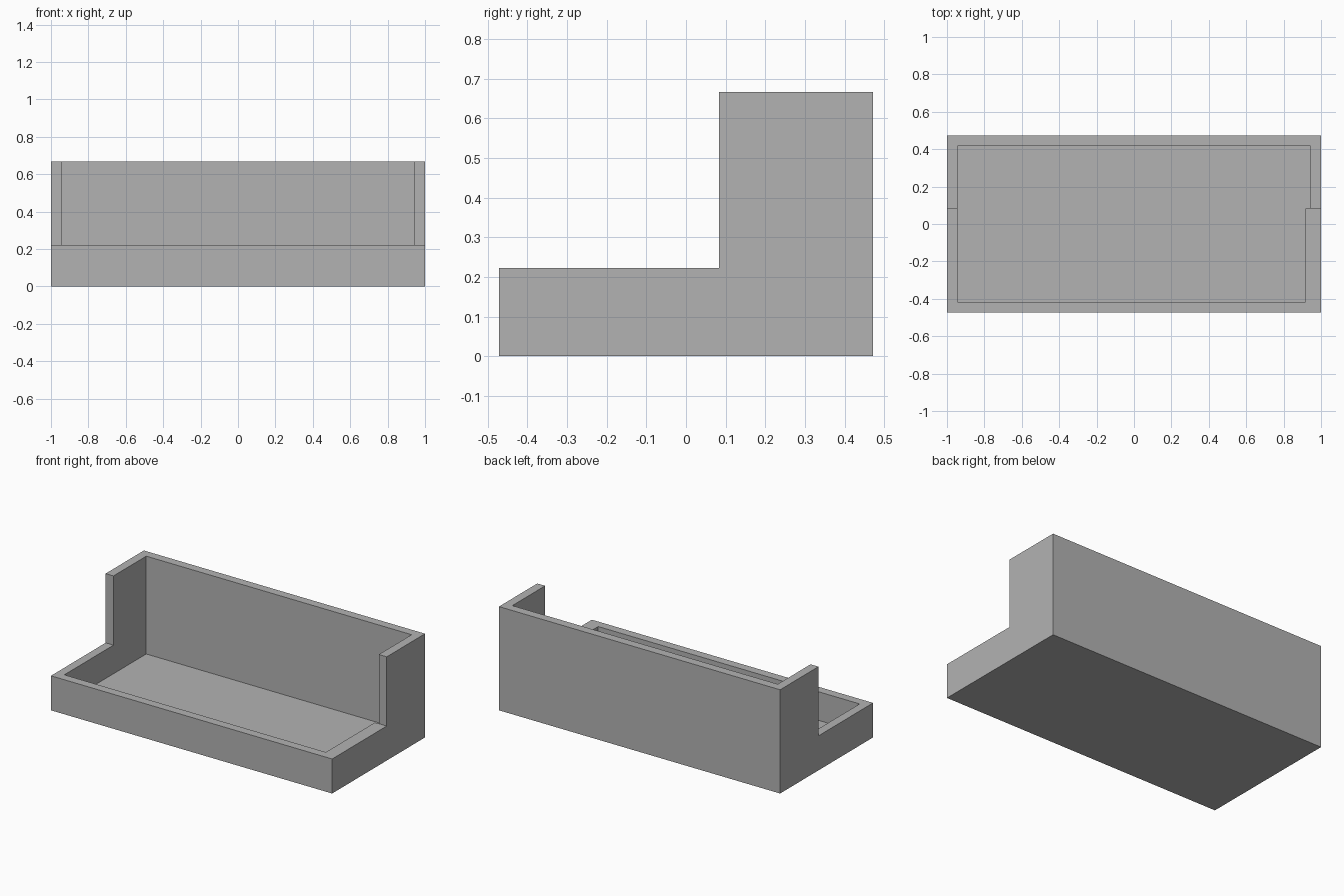
import bpy
import bmesh
from mathutils import Vector

old = bpy.data.objects.get("Cube")
if old:
    bpy.data.objects.remove(old, do_unlink=True)

HALF_X, HALF_Y = 1.0, 0.472
HIGH, LOW = 0.667, 0.222
STEP_Y = 0.083
WALL, THICK_WALL, FLOOR = 0.056, 0.084, 0.038

grey = bpy.data.materials.new("plain grey")
grey.use_nodes = True
colour = (0.45, 0.45, 0.45, 1)
grey.diffuse_color = colour
grey.node_tree.nodes["Principled BSDF"].inputs["Base Color"].default_value = colour


def prism(name, points, direction):
    """Extrude a flat outline into a solid."""
    bm = bmesh.new()
    face = bm.faces.new([bm.verts.new(p) for p in points])
    extruded = bmesh.ops.extrude_face_region(bm, geom=[face])
    moved = [v for v in extruded["geom"] if isinstance(v, bmesh.types.BMVert)]
    bmesh.ops.translate(bm, verts=moved, vec=Vector(direction))
    bmesh.ops.recalc_face_normals(bm, faces=bm.faces)
    mesh = bpy.data.meshes.new(name)
    bm.to_mesh(mesh)
    bm.free()
    mesh.materials.append(grey)
    obj = bpy.data.objects.new(name, mesh)
    bpy.context.collection.objects.link(obj)
    return obj


# Stepped body: low front, tall back
side = [(-HALF_Y, 0), (HALF_Y, 0), (HALF_Y, HIGH),
        (STEP_Y, HIGH), (STEP_Y, LOW), (-HALF_Y, LOW)]
tray = prism("stepped_tray", [(-HALF_X, y, z) for y, z in side], (2 * HALF_X, 0, 0))

# Cavity: the low wall on the left side is thicker than the others
inner_x, inner_y, thick_x = HALF_X - WALL, HALF_Y - WALL, HALF_X - THICK_WALL
plan = [(-inner_x, -inner_y), (thick_x, -inner_y), (thick_x, STEP_Y),
        (inner_x, STEP_Y), (inner_x, inner_y), (-inner_x, inner_y)]
cavity = prism("cavity_cutter", [(x, y, FLOOR) for x, y in plan], (0, 0, HIGH))
cavity.hide_render = True

# Hollow the body, then drop the cutter
cut = tray.modifiers.new("hollow", 'BOOLEAN')
cut.operation = 'DIFFERENCE'
cut.solver = 'EXACT'
cut.object = cavity
bpy.context.view_layer.objects.active = tray
bpy.ops.object.modifier_apply(modifier=cut.name)
bpy.data.objects.remove(cavity, do_unlink=True)
